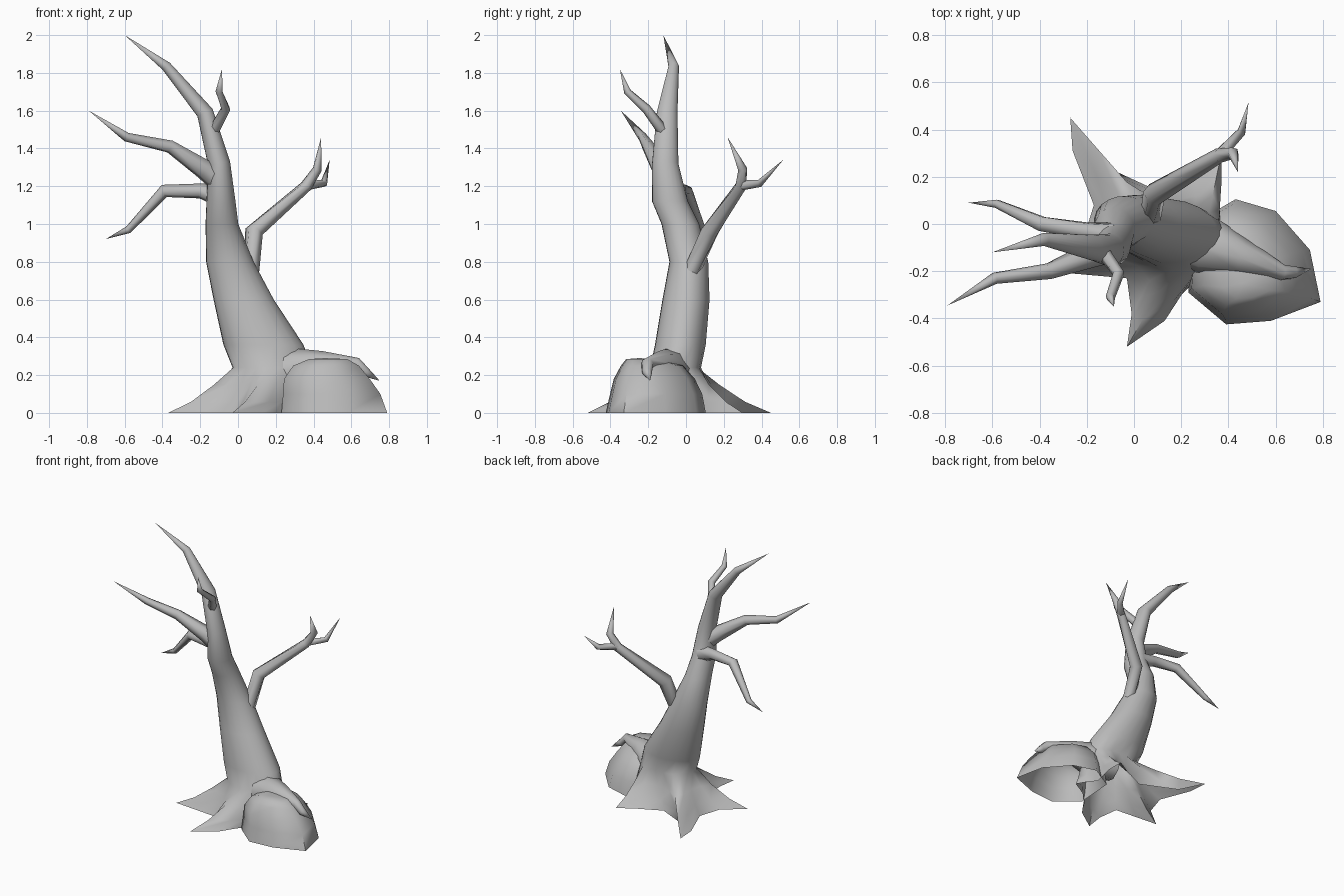
import bpy, bmesh, math
from mathutils import Vector

cube = bpy.data.objects.get("Cube")
if cube:
    bpy.data.objects.remove(cube)

grey = bpy.data.materials.new("plain grey")
grey.use_nodes = True
grey.diffuse_color = (0.5, 0.5, 0.5, 1)
grey.node_tree.nodes["Principled BSDF"].inputs["Base Color"].default_value = (0.5, 0.5, 0.5, 1)


def loft(name, rings, tip, angle=75):
    """Skin equal-sized rings of points, closing the end on a tip point."""
    bm = bmesh.new()
    loops = [[bm.verts.new(p) for p in ring] for ring in rings]
    end = bm.verts.new(tip)
    n = len(loops[0])
    for i in range(n):
        j = (i + 1) % n
        for a, b in zip(loops, loops[1:]):
            bm.faces.new((a[i], a[j], b[j], b[i]))
        bm.faces.new((loops[-1][i], loops[-1][j], end))
    bmesh.ops.recalc_face_normals(bm, faces=bm.faces)
    mesh = bpy.data.meshes.new(name)
    bm.to_mesh(mesh)
    bm.free()
    mesh.materials.append(grey)
    obj = bpy.data.objects.new(name, mesh)
    bpy.context.collection.objects.link(obj)
    bpy.ops.object.select_all(action='DESELECT')
    obj.select_set(True)
    bpy.context.view_layer.objects.active = obj
    bpy.ops.object.shade_smooth_by_angle(angle=math.radians(angle))


def limb(name, path, radii, sides=6):
    """Tapering tube along a path whose last point is the tip."""
    pts = [Vector(p) for p in path]
    rings = []
    for i, r in enumerate(radii):
        before = (pts[i] - pts[max(i - 1, 0)]).normalized()
        along = (before + (pts[i + 1] - pts[i]).normalized()).normalized()
        u = along.cross(Vector((0.3, 1, 0.1))).normalized()
        v = along.cross(u)
        turns = [2 * math.pi * k / sides for k in range(sides)]
        rings.append([pts[i] + r * (math.cos(t) * u + math.sin(t) * v) for t in turns])
    loft(name, rings, pts[-1])


# Trunk: bent upper part, each ring as centre x, y, z, half width, half depth, tilt
trunk_rings = [(.18, -.055, .24, .21, .135, 0), (.135, -.03, .36, .213, .135, 0),
               (.03, 0, .6, .16, .125, 0), (-.043, .015, .8, .126, .103, 0),
               (-.085, -.03, 1.0, .087, .1, 0), (-.09, -.085, 1.12, .077, .095, 0),
               (-.1, -.11, 1.32, .058, .07, .2), (-.175, -.1, 1.59, .04, .055, .5),
               (-.38, -.065, 1.835, .02, .028, .9)]
upper = []
for x, y, z, w, d, tilt in trunk_rings:
    ring = []
    for k in range(20):
        t = math.radians(-95 + 18 * k)
        dx = w * math.cos(t)
        ring.append(Vector((x + dx, y + d * math.sin(t), z + tilt * dx)))
    upper.append(ring)

# Five roots spread from the trunk in a star, sweeping down to the ground
star = [(-.03, -.52), (.13, -.41), (.2, -.3), (.3, -.2),
        (.42, -.13), (.38, -.06), (.33, 0), (.37, .17),
        (.37, .3), (.25, .23), (.08, .15), (-.18, .27),
        (-.27, .45), (-.26, .31), (-.17, .08), (-.22, -.08),
        (-.37, -.2), (-.2, -.215), (-.03, -.23), (-.01, -.38)]
roots = []
for f in (0, .35, .7):
    ring = []
    for (x, y), top in zip(star, upper[0]):
        p = Vector((x, y, 0)).lerp(top, f)
        p.z = top.z * f ** 1.35
        ring.append(p)
    roots.append(ring)
loft("trunk", roots + upper, (-.6, -.12, 2.0))

# Root draped over the rock
limb("rock_root", [(.14, -.05, .2), (.31, -.09, .22), (.46, -.14, .25), (.63, -.205, .26),
                   (.675, -.205, .215), (.75, -.19, .17)], [.1, .125, .078, .033, .027], 8)

# Branches
limb("long_branch", [(-.1, -.1, 1.23), (-.18, -.13, 1.29), (-.36, -.2, 1.41),
                     (-.59, -.23, 1.46), (-.79, -.345, 1.6)], [.065, .055, .035, .025])
limb("drooping_branch", [(-.1, -.05, 1.15), (-.2, -.03, 1.175), (-.39, 0, 1.175),
                         (-.58, .085, .97), (-.7, .09, .92)], [.06, .04, .035, .02])
limb("upper_twig", [(-.13, -.12, 1.49), (-.065, -.21, 1.61), (-.1, -.31, 1.7),
                    (-.085, -.35, 1.82)], [.03, .025, .02])
limb("side_branch", [(.07, .03, .75), (.085, .125, .96), (.36, .29, 1.2), (.42, .3, 1.29),
                     (.44, .22, 1.46)], [.045, .05, .032, .025])
limb("side_fork", [(.36, .29, 1.205), (.455, .39, 1.215), (.485, .515, 1.34)], [.028, .02])

# Rock: open shell rounded over the top, each ring as height, scale, centre
outline = [(.23, -.29), (.39, -.425), (.58, -.41), (.79, -.33),
           (.745, -.11), (.6, .055), (.43, .105), (.25, 0)]
rings = [[(cx + s * (x - .46), cy + s * (y + .2), z) for x, y in outline]
         for z, s, cx, cy in ((0, 1, .46, -.2), (.1, .92, .45, -.195), (.18, .81, .43, -.2),
                              (.25, .62, .435, -.205), (.285, .36, .46, -.235))]
loft("rock", rings, (.46, -.25, .29))
